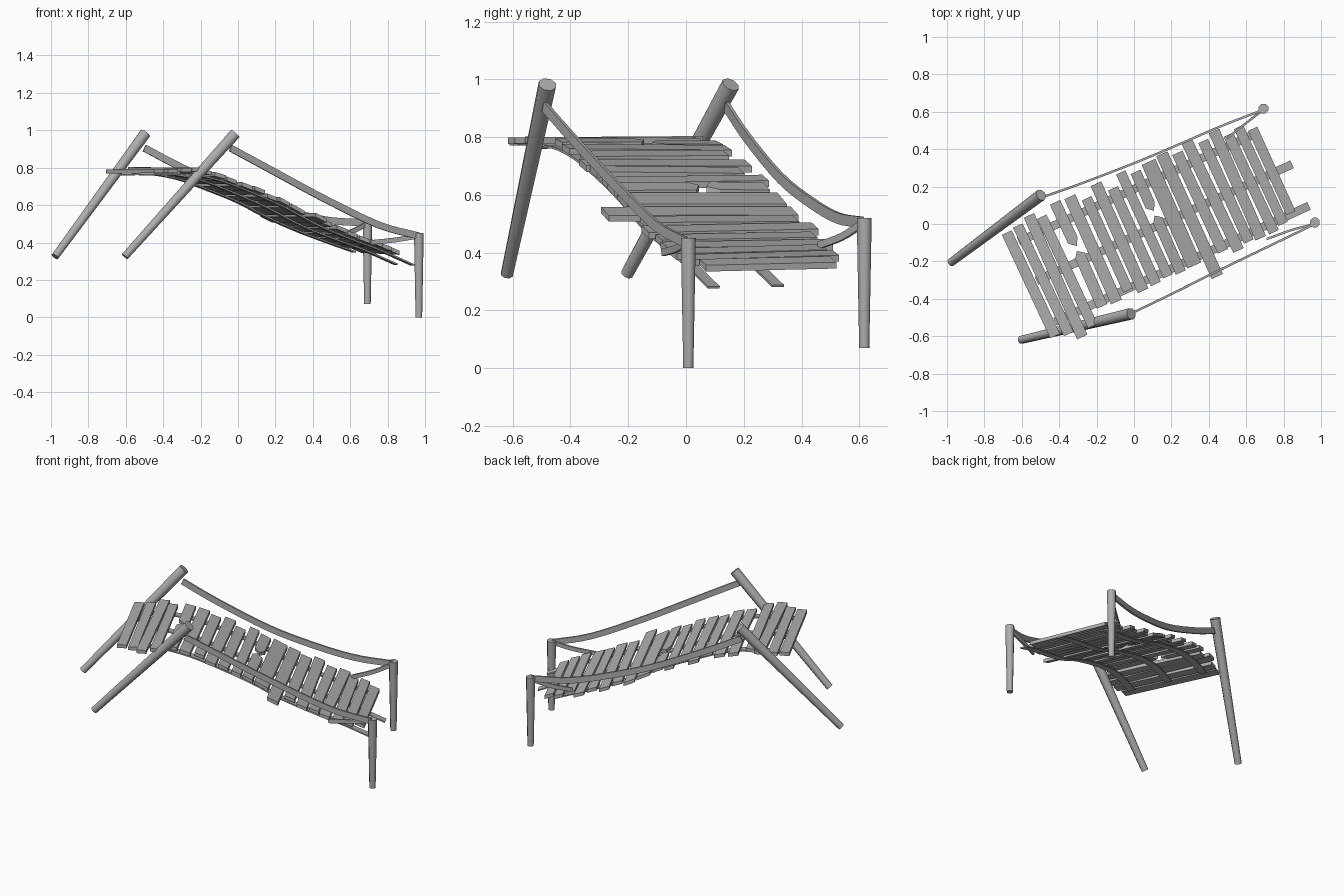
import bpy, bmesh, math, random
from mathutils import Vector

random.seed(4)
cube = bpy.data.objects.get("Cube")
if cube:
    bpy.data.objects.remove(cube)

wood = bpy.data.materials.new("weathered_grey")
wood.use_nodes = True
GREY = (0.42, 0.42, 0.42, 1)
wood.diffuse_color = GREY
wood.node_tree.nodes["Principled BSDF"].inputs["Base Color"].default_value = GREY

# Deck frame: U runs along the walkway, V across it
YAW = math.radians(24.5)
U = Vector((math.cos(YAW), math.sin(YAW), 0))
V = Vector((-math.sin(YAW), math.cos(YAW), 0))
UP = Vector((0, 0, 1))
PROFILE = [(-0.66, .785), (-0.4, .788), (-0.25, .757), (-0.1, .705), (0.1, .63),
           (0.3, .53), (0.5, .455), (0.65, .405), (0.78, .362), (0.9, .31)]


def deck_z(u):
    for (a, za), (b, zb) in zip(PROFILE, PROFILE[1:]):
        if u <= b:
            return za + (zb - za) * (u - a) / (b - a)
    return PROFILE[-1][1]


def deck_point(u, v, drop=0.0):
    roll = 0.04 * max(0, u) * v
    return U * u + V * v + UP * (deck_z(u) + roll - drop)


def make(name, bm, smooth=False):
    bmesh.ops.recalc_face_normals(bm, faces=bm.faces)
    mesh = bpy.data.meshes.new(name)
    bm.to_mesh(mesh)
    bm.free()
    obj = bpy.data.objects.new(name, mesh)
    mesh.materials.append(wood)
    bpy.context.collection.objects.link(obj)
    if smooth:
        bpy.context.view_layer.objects.active = obj
        obj.select_set(True)
        bpy.ops.object.shade_smooth_by_angle(angle=math.radians(50))
        obj.select_set(False)
    return obj


def loft(name, rings, smooth=False):
    bm = bmesh.new()
    loops = [[bm.verts.new(p) for p in ring] for ring in rings]
    n = len(loops[0])
    for a, b in zip(loops, loops[1:]):
        for i in range(n):
            j = (i + 1) % n
            bm.faces.new((a[i], a[j], b[j], b[i]))
    bm.faces.new(loops[0])
    bm.faces.new(loops[-1])
    return make(name, bm, smooth)


def post(name, foot, top, r_foot, r_top, sides=8):
    foot, top = Vector(foot), Vector(top)
    axis = (top - foot).normalized()
    s = axis.cross(Vector((0, 1, 0))).normalized()
    t = axis.cross(s)
    turns = [2 * math.pi * (i + 0.5) / sides for i in range(sides)]
    loft(name, [[c + (s * math.cos(a) + t * math.sin(a)) * r for a in turns]
                for c, r in ((foot, r_foot), (top, r_top))], True)


def smooth_path(pts, steps=4):
    pts = [Vector(p) for p in pts]
    ext = [2 * pts[0] - pts[1]] + pts + [2 * pts[-1] - pts[-2]]
    out = []
    for a, b, c, d in zip(ext, ext[1:], ext[2:], ext[3:]):
        for k in range(steps):
            t = k / steps
            out.append(0.5 * (2 * b + (c - a) * t + (2 * a - 5 * b + 4 * c - d) * t * t
                              + (3 * b - a - 3 * c + d) * t ** 3))
    return out + [pts[-1]]


def ribbon(name, pts, across, width, thick):
    path = smooth_path(pts)
    rings = []
    for i, p in enumerate(path):
        tan = path[min(i + 1, len(path) - 1)] - path[max(i - 1, 0)]
        side = tan.cross(across).normalized()
        w = side.cross(tan).normalized() * width / 2
        s = side * thick / 2
        rings.append([p + w + s, p + w - s, p - w - s, p - w + s])
    loft(name, rings, True)


# Posts: two leaning at the high end, two upright at the low end
post("high_left_post", (-.978, -.205, .325), (-.497, .155, .982), .022, .032)
post("high_right_post", (-.605, -.62, .325), (-.015, -.48, .982), .022, .032)
post("low_left_post", (.692, .617, .07), (.692, .617, .52), .019, .028)
post("low_right_post", (.967, .008, 0), (.967, .008, .45), .019, .028)

# Hanging handrail straps and the short ties at the low end
ribbon("left_handrail", [(-.5, .14, .905), (-.3, .21, .80), (0, .325, .66), (.25, .43, .575),
                         (.47, .525, .52), (.69, .61, .505)], UP, .038, .012)
ribbon("right_handrail", [(-.04, -.49, .905), (.2, -.375, .775), (.46, -.245, .635),
                          (.75, -.105, .495), (.967, .0, .435)], UP, .036, .012)
ribbon("left_tie", [(.69, .61, .5), (.6, .54, .455), (.5, .46, .425)], UP, .025, .012)
ribbon("right_tie", [(.967, .0, .435), (.85, -.03, .415), (.71, -.08, .40)], UP, .025, .012)

# Flat stringers under the deck
for name, v, end in (("right", -.30, .89), ("middle", -.06, .9), ("left", .17, .76)):
    us = [-.6 + (end + .6) * i / 8 for i in range(9)]
    ribbon(name + "_stringer", [deck_point(u, v, .024) for u in us], V, .045, .008)


def plank(name, u, low, high, width, jag_low=0, jag_high=0):
    slope = Vector((U.x, U.y, (deck_z(u + .04) - deck_z(u - .04)) / .08)).normalized()
    twist = random.uniform(-.018, .018)
    lift = random.uniform(-.005, .005)
    tilt = random.uniform(-.012, .012)
    mid = (low + high) / 2
    # outline runs round the plank, with a point on a snapped end
    outline = [(-.5, low), (.1, low - jag_low), (.5, low + jag_low * .4),
               (.5, high), (-.1, high + jag_high), (-.5, high - jag_high * .4)]
    rings = []
    for dz in (-.011, .011):
        rings.append([deck_point(u, v) + slope * (s * width + (v - mid) * twist)
                      + UP * (lift + dz + tilt * (v - mid)) for s, v in outline])
    loft(name, rings)


# Planks: position along the deck, right end, left end, width
PLANKS = [(-.635, -.37, .24, .058), (-.565, -.39, .25, .056), (-.497, -.435, .275, .06),
          (-.43, -.405, .24, .056), (-.335, -.33, .28, .062), (-.255, -.34, .275, .066),
          (-.175, -.31, .23, .06), (-.1, -.345, .28, .066), (-.025, -.34, .22, .062),
          (.05, -.33, .28, .058), (.122, -.34, .25, .064), (.205, -.335, .27, .09),
          (.29, -.44, .28, .072), (.37, -.33, .25, .064), (.445, -.36, .29, .066),
          (.52, -.34, .25, .06), (.59, -.35, .275, .064), (.66, -.35, .225, .06),
          (.725, -.33, .24, .056), (.788, -.295, .2, .058)]
SNAPPED = (4, 10)
for i, (u, low, high, width) in enumerate(PLANKS):
    if i in SNAPPED:
        plank(f"snapped_plank_left_{i + 1}", u, .05, high, width, jag_low=.03)
        plank(f"snapped_plank_right_{i + 1}", u, low, -.03, width, jag_high=.025)
    else:
        plank(f"plank_{i + 1}", u, low, high, width)
